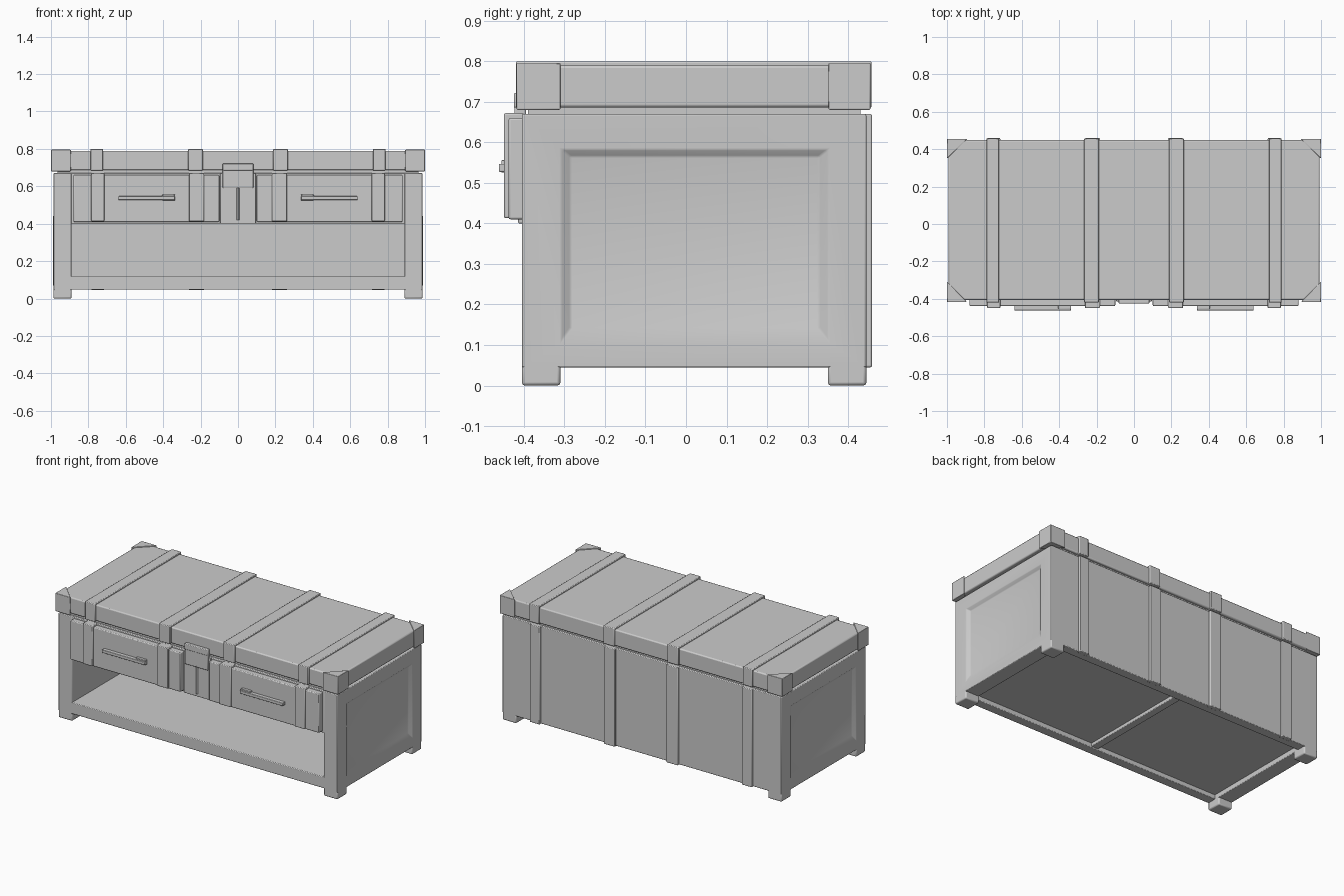
import bpy, bmesh, math

if "Cube" in bpy.data.objects:
    bpy.data.objects.remove(bpy.data.objects["Cube"])


def finish(name, bm, bevel, mirror):
    bmesh.ops.recalc_face_normals(bm, faces=bm.faces)
    mesh = bpy.data.meshes.new(name)
    bm.to_mesh(mesh)
    bm.free()
    ob = bpy.data.objects.new(name, mesh)
    bpy.context.collection.objects.link(ob)
    if bevel:
        m = ob.modifiers.new("bevel", 'BEVEL')
        m.width, m.segments, m.limit_method = bevel, 2, 'ANGLE'
    if mirror:
        m = ob.modifiers.new("mirror", 'MIRROR')
        m.use_mirror_merge = False
    bpy.ops.object.select_all(action='DESELECT')
    ob.select_set(True)
    bpy.context.view_layer.objects.active = ob
    bpy.ops.object.shade_smooth_by_angle(angle=math.radians(40))
    return ob


def box_bm(x, y, z):
    bm = bmesh.new()
    bmesh.ops.create_cube(bm, size=1)
    for v in bm.verts:
        v.co = [r[0] if c < 0 else r[1] for c, r in zip(v.co, (x, y, z))]
    return bm


def box(name, x, y, z, bevel=0.004, mirror=False):
    return finish(name, box_bm(x, y, z), bevel, mirror)


def prism(name, outline, z0, z1, bevel=0.004, mirror=False):
    bm = bmesh.new()
    face = bm.faces.new([bm.verts.new((x, y, z0)) for x, y in outline])
    ext = bmesh.ops.extrude_face_region(bm, geom=[face])
    for v in ext['geom']:
        if isinstance(v, bmesh.types.BMVert):
            v.co.z = z1
    return finish(name, bm, bevel, mirror)


# End walls with a sunken panel: nested rings on the outer face
bm = bmesh.new()
rings = [(0.89, -0.405, 0.445, 0.045, 0.67), (0.987, -0.405, 0.445, 0.045, 0.67),
         (0.987, -0.308, 0.352, 0.11, 0.583), (0.972, -0.285, 0.328, 0.142, 0.565)]
loops = [[bm.verts.new((x, y, z)) for y, z in ((y0, z0), (y1, z0), (y1, z1), (y0, z1))]
         for x, y0, y1, z0, z1 in rings]
bm.faces.new(loops[0])
bm.faces.new(loops[-1])
for a, b in zip(loops, loops[1:]):
    for i in range(4):
        j = (i + 1) % 4
        bm.faces.new((a[i], a[j], b[j], b[i]))
finish("end_wall", bm, 0.004, True)

# Feet
for label, y in (("front", (-0.405, -0.31)), ("back", (0.35, 0.445))):
    box(label + "_foot", (0.89, 0.987), y, (0.0, 0.06), 0.007, True)

# Carcass: shelf floor, rails, back wall and upper housing
box("shelf_floor", (-0.9, 0.9), (-0.39, 0.43), (0.075, 0.12), 0)
box("front_rail", (-0.9, 0.9), (-0.405, -0.345), (0.047, 0.12))
box("back_rail", (-0.9, 0.9), (0.385, 0.444), (0.047, 0.12))
box("bottom_crossbar", (-0.025, 0.025), (-0.36, 0.4), (0.055, 0.08))
box("back_wall", (-0.9, 0.9), (0.415, 0.445), (0.047, 0.67))
box("upper_housing", (-0.9, 0.9), (-0.403, 0.43), (0.4, 0.67))

# Drawers with handles
box("drawer", (0.1, 0.88), (-0.438, -0.39), (0.41, 0.66), 0.005, True)
box("drawer_handle", (0.337, 0.64), (-0.462, -0.436), (0.527, 0.547), 0.003, True)
box("handle_mount", (0.337, 0.405), (-0.455, -0.436), (0.525, 0.556), 0.002, True)

# Straps on drawers, back and lid
for label, x0, x1 in (("outer", 0.715, 0.785), ("inner", 0.182, 0.262)):
    box(label + "_drawer_strap", (x0, x1), (-0.449, -0.4), (0.413, 0.672), 0.004, True)
    box(label + "_back_strap", (x0, x1), (0.43, 0.459), (0.045, 0.67), 0.004, True)
    box(label + "_lid_strap", (x0 + 0.006, x1 + 0.004), (-0.42, 0.458), (0.685, 0.8), 0.004, True)

# Lid on its inset seam
box("lid_seam", (-0.965, 0.965), (-0.39, 0.43), (0.66, 0.7), 0)
box("lid", (-0.992, 0.992), (-0.405, 0.448), (0.686, 0.79), 0.007)
prism("lid_corner_front", [(0.892, -0.418), (1.0, -0.418), (1.0, -0.308)], 0.68, 0.796, 0.003, True)
prism("lid_corner_back", [(0.892, 0.455), (1.0, 0.455), (1.0, 0.35)], 0.68, 0.796, 0.003, True)

# Clasp
box("lock_plate", (-0.095, 0.095), (-0.414, -0.39), (0.4, 0.67), 0.003)
box("clasp_upper", (-0.082, 0.082), (-0.425, -0.395), (0.685, 0.722))
box("clasp_hasp", (-0.082, 0.082), (-0.423, -0.395), (0.59, 0.69))
prism("clasp_staple", [(-0.012, -0.41), (0.0, -0.424), (0.012, -0.41)], 0.42, 0.6, 0)
